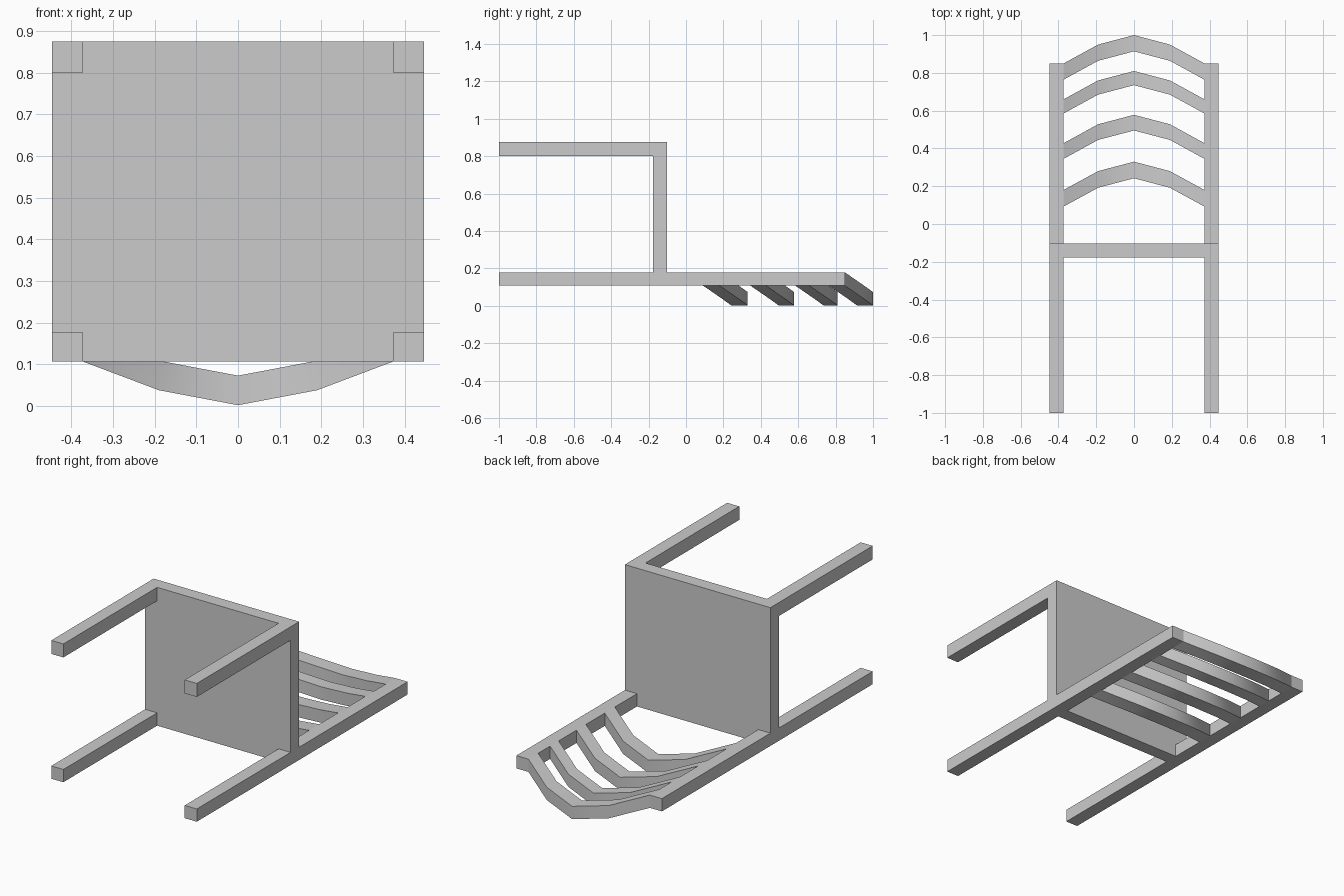
import bpy, bmesh, math

if "Cube" in bpy.data.objects:
    bpy.data.objects.remove(bpy.data.objects["Cube"])

grey = bpy.data.materials.new("plain_grey")
grey.diffuse_color = (0.6, 0.6, 0.6, 1)
grey.use_nodes = True
grey.node_tree.nodes["Principled BSDF"].inputs["Base Color"].default_value = grey.diffuse_color


def make_object(name, bm):
    bmesh.ops.recalc_face_normals(bm, faces=bm.faces)
    mesh = bpy.data.meshes.new(name)
    bm.to_mesh(mesh)
    bm.free()
    obj = bpy.data.objects.new(name, mesh)
    mesh.materials.append(grey)
    bpy.context.collection.objects.link(obj)
    return obj


def box(name, x, y, z):
    bm = bmesh.new()
    bmesh.ops.create_cube(bm, size=1)
    for v in bm.verts:
        v.co = [r[0] + (c + 0.5) * (r[1] - r[0]) for c, r in zip(v.co, (x, y, z))]
    return make_object(name, bm)


OUT, IN = 0.447, 0.373        # outer and inner x of the legs
LOW, POST_TOP = 0.107, 0.178  # z range of the back posts
SEAT_FRONT, SEAT_BACK = -0.177, -0.102

# Seat panel, standing upright because the chair lies on its back
box("seat", (-OUT, OUT), (SEAT_FRONT, SEAT_BACK), (LOW, 0.875))

# Front legs, and long posts that form both back legs and backrest sides
for side, x in (("left", (-OUT, -IN)), ("right", (IN, OUT))):
    box(side + "_front_leg", x, (-1, SEAT_FRONT), (0.8, 0.875))
    box(side + "_back_post", x, (-1, 0.85), (LOW, POST_TOP))


# Curved slats: a rectangular section swept along a bowed, arched path
def slat(name, y0, y1):
    bm = bmesh.new()
    rings = []
    for x, rise, drop in ((-IN, 0, 0), (-0.19, 0.1, 0.069), (0, 0.15, 0.105),
                          (0.19, 0.1, 0.069), (IN, 0, 0)):
        rings.append([bm.verts.new((x, y + rise, z - drop)) for y, z in
                      ((y0, LOW), (y1, LOW), (y1, POST_TOP), (y0, POST_TOP))])
    for a, b in zip(rings, rings[1:]):
        for i in range(4):
            j = (i + 1) % 4
            bm.faces.new((a[i], a[j], b[j], b[i]))
    bm.faces.new(rings[0])
    bm.faces.new(rings[-1])
    obj = make_object(name, bm)
    bpy.ops.object.select_all(action='DESELECT')
    obj.select_set(True)
    bpy.context.view_layer.objects.active = obj
    bpy.ops.object.shade_smooth_by_angle(angle=math.radians(40))


for name, y0, y1 in (("lower_slat", 0.092, 0.18), ("second_slat", 0.345, 0.428),
                     ("third_slat", 0.585, 0.66), ("top_slat", 0.764, 0.85)):
    slat(name, y0, y1)
